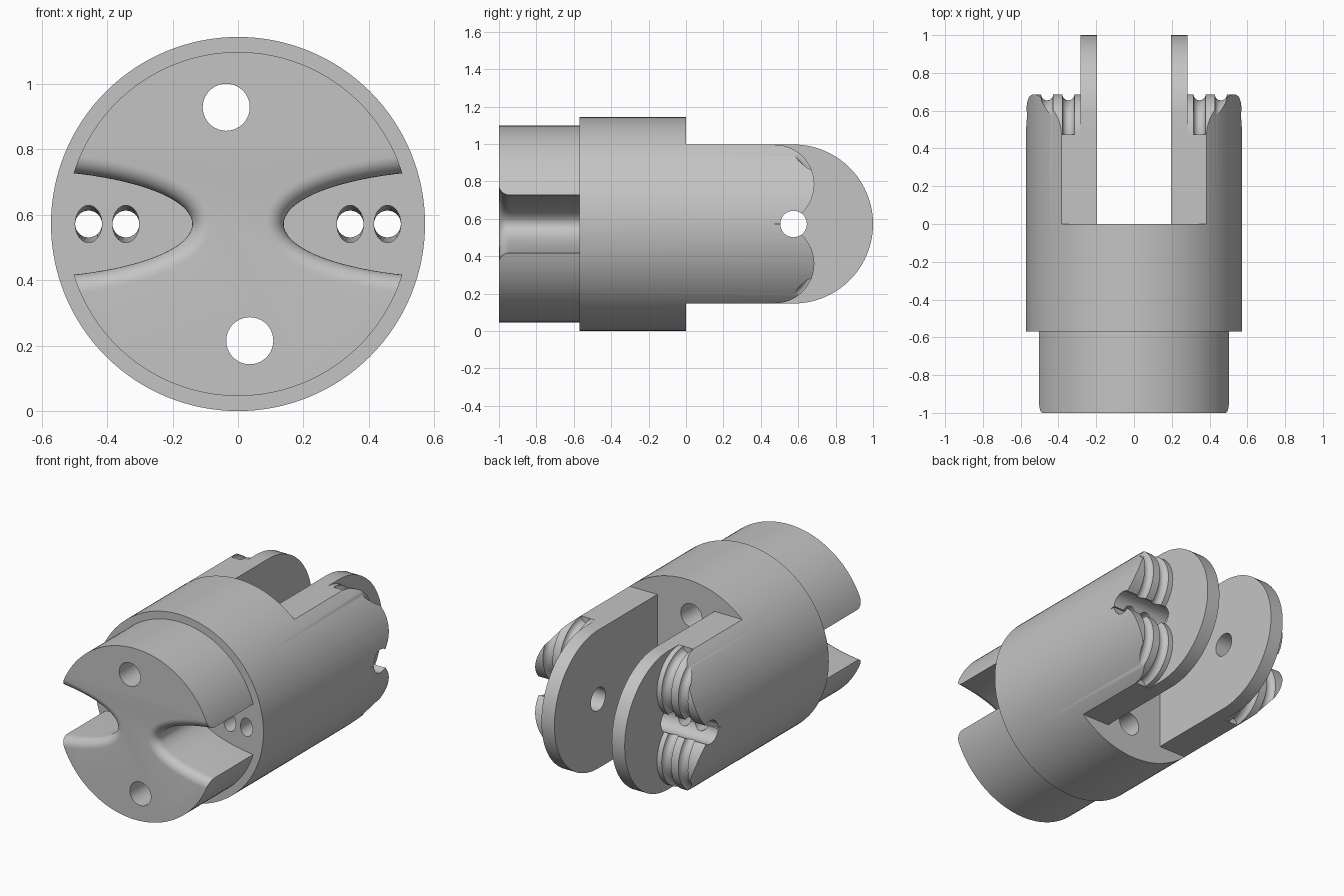
import bpy, bmesh
from math import sin, cos, pi

if "Cube" in bpy.data.objects:
    bpy.data.objects.remove(bpy.data.objects["Cube"])

R = 0.572            # body radius and axis height
HALF = 0.425         # half height of the clevis
PIN_Y = 0.575        # pivot pin position
LOBE_Y = 0.475       # pulley lobe position

grey = bpy.data.materials.new("satin grey")
grey.use_nodes = True
grey.diffuse_color = (0.55, 0.55, 0.55, 1)
grey.node_tree.nodes["Principled BSDF"].inputs["Base Color"].default_value = grey.diffuse_color


def loft(name, rings):
    """Closed solid through rings of equal point count."""
    bm = bmesh.new()
    loops = [[bm.verts.new(p) for p in ring] for ring in rings]
    n = len(loops[0])
    for a, b in zip(loops, loops[1:]):
        for i in range(n):
            j = (i + 1) % n
            bm.faces.new((a[i], a[j], b[j], b[i]))
    bm.faces.new(loops[0])
    bm.faces.new(loops[-1])
    bmesh.ops.recalc_face_normals(bm, faces=bm.faces)
    mesh = bpy.data.meshes.new(name)
    bm.to_mesh(mesh)
    bm.free()
    mesh.materials.append(grey)
    ob = bpy.data.objects.new(name, mesh)
    bpy.context.collection.objects.link(ob)
    return ob


def ring_y(x, y, z, r, n, stretch=1):
    return [(x + r * cos(2 * pi * i / n), y, z + stretch * r * sin(2 * pi * i / n)) for i in range(n)]


def ring_x(x, y, z, r, n):
    return [(x, y + r * cos(2 * pi * i / n), z + r * sin(2 * pi * i / n)) for i in range(n)]


def rod_y(name, x, z, r, y0, y1, n=32, stretch=1):
    return loft(name, [ring_y(x, y0, z, r, n, stretch), ring_y(x, y1, z, r, n)])


def box(name, x0, x1, y0, y1, z0, z1):
    return loft(name, [[(x, y0, z0), (x, y1, z0), (x, y1, z1), (x, y0, z1)] for x in (x0, x1)])


def combine(ob, other, op):
    mod = ob.modifiers.new(op, 'BOOLEAN')
    mod.operation, mod.solver, mod.object = op, 'EXACT', other
    bpy.context.view_layer.objects.active = ob
    bpy.ops.object.modifier_apply(modifier=mod.name)
    bpy.data.objects.remove(other)


def finish(ob):
    bpy.ops.object.select_all(action='DESELECT')
    ob.select_set(True)
    bpy.context.view_layer.objects.active = ob
    bpy.ops.object.shade_smooth_by_angle(angle=pi / 6)


def lobe(side, up):
    """Half pulley with two rounded cable grooves."""
    r, g = 0.211, 0.032
    profile = [(0.24, r)]
    for centre in (0.347, 0.46):
        for k in range(9):
            a = pi * k / 8
            profile.append((centre - g * cos(a), r - g * sin(a)))
    profile.append((0.62, r))
    return loft("lobe", [ring_x(side * x, LOBE_Y, R + up * HALF / 2, rad, 64) for x, rad in profile])


# Main body: round barrel, two grooved side shoulders
body = box("clevis_body", -0.7, 0.7, -0.57, 0, -0.2, 1.4)
for side in (-1, 1):
    combine(body, box("shoulder", side * 0.24, side * 0.65, -0.1, LOBE_Y, R - HALF, R + HALF), 'UNION')
    for up in (-1, 1):
        combine(body, lobe(side, up), 'UNION')
combine(body, rod_y("barrel", 0, R, R, -0.8, 1.2, 128), 'INTERSECT')

# Round-ended pivot plates
for side in (-1, 1):
    outline = [(-0.1, R - HALF)]
    for k in range(41):
        a = -pi / 2 + pi * k / 40
        outline.append((PIN_Y + HALF * cos(a), R + HALF * sin(a)))
    outline.append((-0.1, R + HALF))
    plate = loft("plate", [[(side * x, y, z) for y, z in outline] for x in (0.195, 0.283)])
    combine(body, plate, 'UNION')

# Pivot bore and cable holes
combine(body, loft("pin_bore", [ring_x(x, PIN_Y, R, 0.071, 40) for x in (-0.8, 0.8)]), 'DIFFERENCE')
for side in (-1, 1):
    for x in (0.343, 0.457):
        combine(body, rod_y("cable_hole", side * x, R, 0.041, -0.6, 0.52, 32, 1.4), 'DIFFERENCE')

# Front plug with flared side cutouts
plug = rod_y("front_plug", 0, R, 0.526, -1, -0.57, 128)
FLARE = 0.055


def cutout_ring(side, y, grow):
    ring = []
    for i in range(96):
        a = 2 * pi * i / 96
        nx, nz = cos(a) * 0.165, sin(a) * 0.55
        size = (nx * nx + nz * nz) ** 0.5
        ring.append((side * (0.69 + 0.55 * cos(a) + grow * nx / size), y,
                     R + 0.165 * sin(a) + grow * nz / size))
    return ring


for side in (-1, 1):
    rings = [cutout_ring(side, -0.5, 0)]
    for k in range(9):
        a = pi / 2 * k / 8
        rings.append(cutout_ring(side, -1 + FLARE * (1 - sin(a)), FLARE * (1 - cos(a))))
    rings.append(cutout_ring(side, -1.05, FLARE))
    combine(plug, loft("side_cutout", rings), 'DIFFERENCE')

# Long holes through plug and barrel
for ob in (body, plug):
    for s in (-1, 1):
        combine(ob, rod_y("long_hole", -0.036 * s, R + 0.357 * s, 0.072, -1.1, 0.1, 40), 'DIFFERENCE')
    finish(ob)
